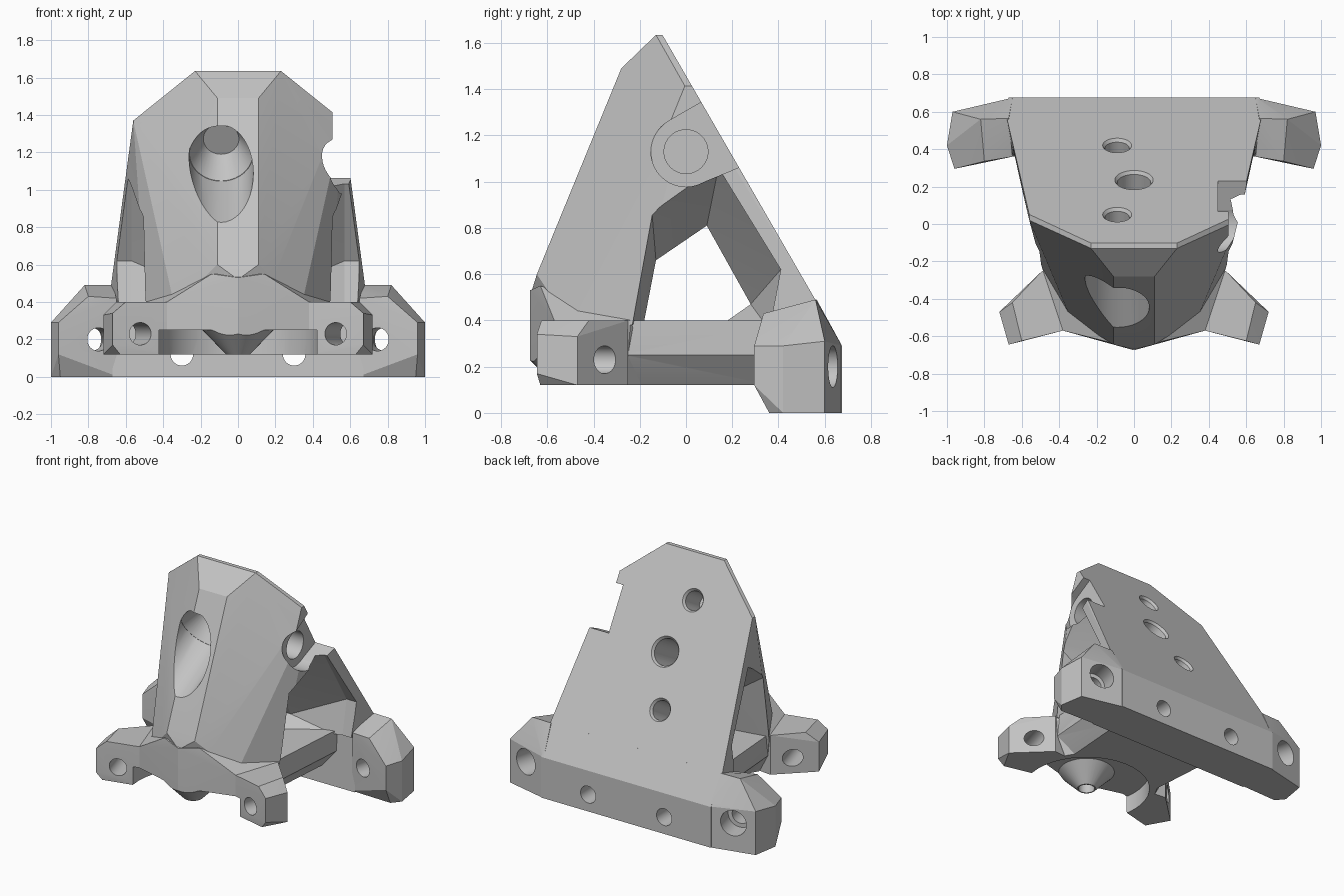
import bpy, bmesh, math
from mathutils import Vector

old = bpy.data.objects.get("Cube")
if old:
    bpy.data.objects.remove(old, do_unlink=True)

grey = bpy.data.materials.new("light grey")
grey.use_nodes = True
colour = (0.55, 0.55, 0.55, 1)
grey.diffuse_color = colour
grey.node_tree.nodes["Principled BSDF"].inputs["Base Color"].default_value = colour


def finish(name, bm):
    bmesh.ops.recalc_face_normals(bm, faces=bm.faces)
    mesh = bpy.data.meshes.new(name)
    bm.to_mesh(mesh)
    bm.free()
    mesh.materials.append(grey)
    ob = bpy.data.objects.new(name, mesh)
    bpy.context.collection.objects.link(ob)
    return ob


def hull(name, points, mirror=True):
    """Convex solid round the points, mirrored across x by default."""
    pts = set(points)
    if mirror:
        pts |= {(-x, y, z) for x, y, z in points}
    bm = bmesh.new()
    verts = [bm.verts.new(p) for p in sorted(pts)]
    res = bmesh.ops.convex_hull(bm, input=verts)
    loose = {g for g in res["geom_interior"] + res["geom_unused"]
             if isinstance(g, bmesh.types.BMVert)}
    bmesh.ops.delete(bm, geom=list(loose), context='VERTS')
    bmesh.ops.dissolve_limit(bm, angle_limit=0.001, verts=bm.verts, edges=bm.edges)
    return finish(name, bm)


def rod(name, a, b, r1, r2=None):
    """Round bar or cone from a to b."""
    a, b = Vector(a), Vector(b)
    bm = bmesh.new()
    bmesh.ops.create_cone(bm, cap_ends=True, segments=40, radius1=r1,
                          radius2=r1 if r2 is None else r2, depth=(b - a).length)
    bm.transform((b - a).to_track_quat('Z', 'Y').to_matrix().to_4x4())
    bmesh.ops.translate(bm, verts=bm.verts, vec=(a + b) / 2)
    return finish(name, bm)


def loft(name, rings):
    """Closed tube through rings of equal point count."""
    bm = bmesh.new()
    loops = [[bm.verts.new(p) for p in ring] for ring in rings]
    n = len(loops[0])
    for lo, hi in zip(loops, loops[1:]):
        for i in range(n):
            j = (i + 1) % n
            bm.faces.new((lo[i], lo[j], hi[j], hi[i]))
    bm.faces.new(loops[0])
    bm.faces.new(loops[-1])
    bmesh.ops.triangulate(bm, faces=bm.faces)
    return finish(name, bm)


def combine(target, tool, op):
    tool.hide_render = True
    mod = target.modifiers.new(op, 'BOOLEAN')
    mod.operation, mod.solver, mod.object = op, 'EXACT', tool
    bpy.context.view_layer.objects.active = target
    bpy.ops.object.modifier_apply(modifier=mod.name)
    bpy.data.objects.remove(tool, do_unlink=True)


def cut(target, tool):
    combine(target, tool, 'DIFFERENCE')


def add(target, tool):
    combine(target, tool, 'UNION')


def plate(x, z):
    """Point on the sloping back plane."""
    return (x, .565 - (z - .48) / math.sqrt(3), z)


# Tower: faceted front and sloping back plate in one solid
body = hull("bracket_body", [
    plate(.23, 1.635), (.23, -.13, 1.635), (.11, -.28, 1.49),
    plate(.56, 1.37), (.56, .02, 1.37), (.11, -.645, .6), (0, -.67, .52),
    (.34, -.5, .38), (.49, -.24, .38), plate(.68, .48), (.66, .45, .38)])

# Triangular side opening, flared towards both sides
inner = [(-.188, .36), (-.13, .66), (.09, .81), (.28, .47), (.123, .36)]
outer = [(-.25, .36), (-.15, .9), (.14, 1.06), (.41, .62), (.36, .36)]
steps = [(-.9, outer), (-.57, outer), (-.22, inner),
         (.22, inner), (.57, outer), (.9, outer)]
cut(body, loft("opening", [[(x, y, z) for y, z in ring] for x, ring in steps]))

# Pivot seat on the left side
normal = Vector((0, math.sin(math.radians(60)), .5))
along = Vector((0, -.5, normal.y))
pivot = Vector((0, 0, 1.13))
add(body, rod("pivot_boss", (.2, 0, 1.13), (.46, 0, 1.13), .15))
cut(body, rod("pivot_recess", (.45, 0, 1.13), (.9, 0, 1.13), .152))
seat = [pivot + along * s * .152 + normal * d for s in (-1, 1) for d in (0, .6)]
seat.append(pivot - along * .23 + normal * .6)
cut(body, hull("seat_slot", [(x, p.y, p.z) for p in seat for x in (.45, .9)], False))
cut(body, hull("side_trim", [(x, y, z) for x in (.505, .9)
                             for y in (-.6, .6) for z in (1.2, 1.8)], False))
cut(body, rod("pivot_hole", (.33, 0, 1.13), (.6, 0, 1.13), .095))

# Floor with chamfered underside
add(body, hull("floor", [(x + w, y, z) for y, w in ((-.27, 0), (.42, .05))
                         for x, z in ((.47, .4), (.47, .25), (.36, .12))]))

# Rear cross bar and its two lugs
bar_section = [(.36, 0), (.675, 0), (.675, .29), (.56, .49), (.38, .4)]
add(body, hull("rear_bar", [(.67, y, z) for y, z in bar_section]))
for side in (-1, 1):
    lug = [(1, .42, 0), (1, .42, .29), (.97, .6, 0), (.97, .6, .31),
           (.96, .295, .12), (.96, .295, .29), (.95, .36, 0), (.64, .37, 0),
           (.65, .36, .42), (.82, .56, .49), (.67, .565, .49), (.8, .335, .43),
           (.65, .675, 0), (.65, .675, .29)]
    add(body, hull("rear_lug", [(side * x, y, z) for x, y, z in lug], False))

# Front base and its two lugs
add(body, hull("front_base", [
    (0, -.64, .12), (0, -.675, .2), (0, -.675, .53), (.14, -.63, .55),
    (.38, -.57, .12), (.38, -.57, .4), (.49, -.24, .4), (.47, -.25, .25),
    (.4, -.25, .12), (.34, -.15, .12)]))
for side in (-1, 1):
    lug = [(x, y, z) for x, y in ((.36, -.565), (.49, -.25), (.4, -.26))
           for z in (.12, .4)]
    lug += [(.6, -.625, .4), (.63, -.63, .12), (.67, -.645, .34), (.67, -.645, .17),
            (.72, -.47, .12), (.72, -.47, .33), (.65, -.42, .4)]
    add(body, hull("front_lug", [(side * x, y, z) for x, y, z in lug], False))

# Ring pocket under the nose, around a bored cone
pocket = rod("ring_pocket", (0, -.505, 0), (0, -.505, .25), .43)
cut(pocket, rod("pocket_core", (0, -.505, .07), (0, -.505, .27), .015, .21))
cut(body, pocket)
cut(body, rod("nose_bore", (0, -.505, 0), (0, -.505, .3), .055))

# Chamfered holes through the back plate
for x, y, r, length in ((-.09, .05, .08, .7), (0, .235, .105, .4), (-.09, .42, .08, .4)):
    p = Vector(plate(x, .48 + (.565 - y) * math.sqrt(3)))
    cut(body, rod("plate_hole", p + normal * .1, p - normal * length, r - .015))
    cut(body, rod("hole_rim", p + normal * .01, p - normal * .02, r + .005, r - .017))
    if length > .5:
        cut(body, rod("front_funnel", p - normal * .2, p - normal * .36, .095, .172))
        cut(body, rod("front_counterbore", p - normal * .355, p - normal * .95, .172))

# Bolt holes in the lugs and the rear bar
for side in (-1, 1):
    cut(body, rod("rear_lug_hole", (side * .71, .2, .2), (side * .86, .8, .2), .062))
    cut(body, rod("rear_lug_bore", (side * .785, .5, .2), (side * .86, .8, .2), .09))
    cut(body, rod("front_lug_hole", (side * .49, -.72, .23), (side * .645, -.18, .23), .06))
    cut(body, rod("bar_hole", (side * .3, .3, .12), (side * .3, .8, .12), .06))

# Shading: smooth bores, crisp facets
for o in bpy.context.selected_objects:
    o.select_set(False)
body.select_set(True)
bpy.context.view_layer.objects.active = body
bpy.ops.object.shade_smooth_by_angle(angle=math.radians(12))
